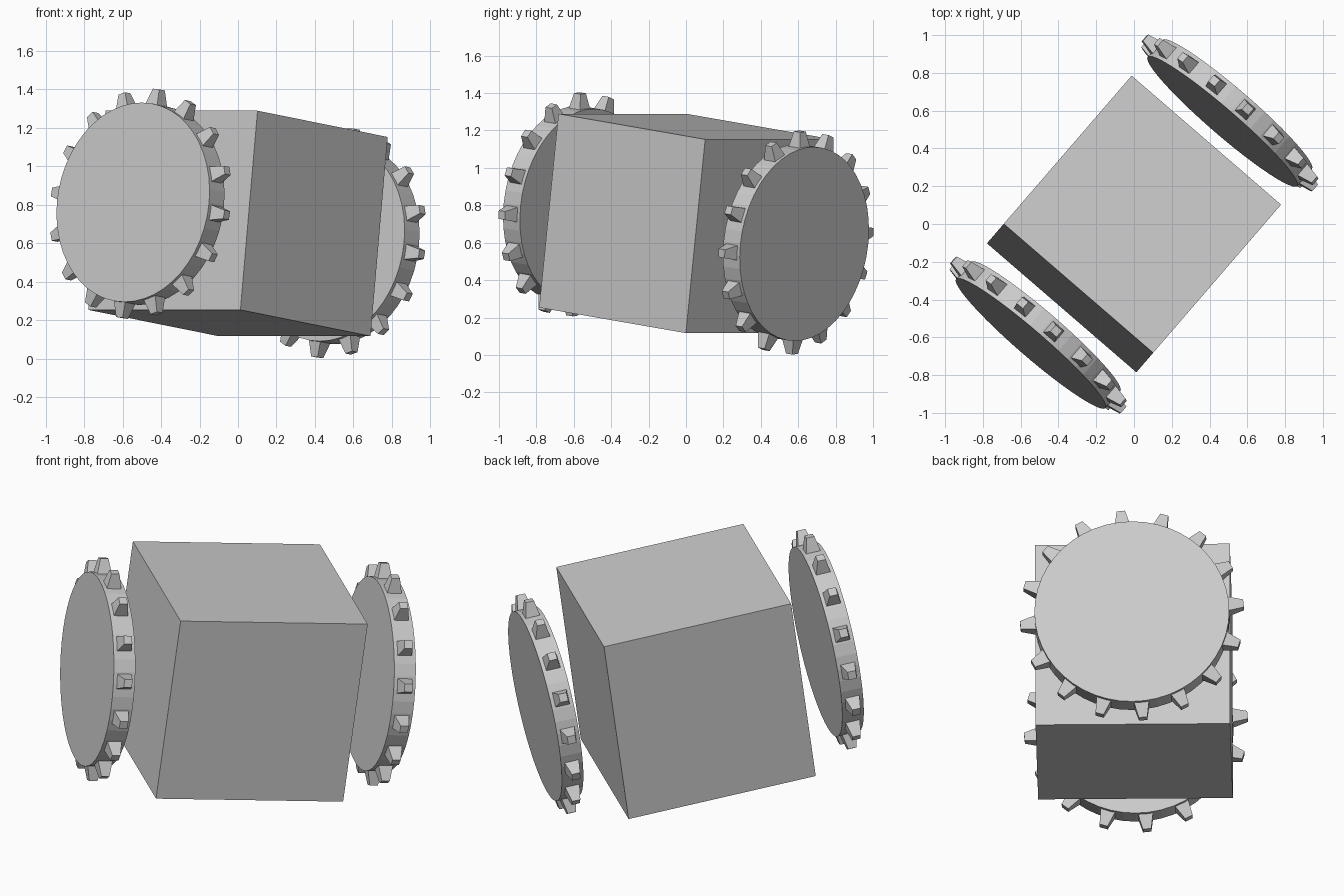
import bpy, bmesh
from math import radians, pi, cos, sin
from mathutils import Matrix, Vector

if "Cube" in bpy.data.objects:
    bpy.data.objects.remove(bpy.data.objects["Cube"])

SIDE = 1.045      # cube edge
RIM = 0.523       # wheel radius
TIP = 0.602       # radius at stud tips
THICK = 0.12      # wheel thickness
OFFSET = 0.783    # wheel centre distance along the axle direction
STUDS = 16

# The whole model is turned and tipped; local y is the axle direction
POSE = (Matrix.Translation((0, 0, 0.703))
        @ Matrix.Rotation(radians(-40.8), 4, 'Z')
        @ Matrix.Rotation(radians(-7.5), 4, 'X'))


def finish(bm, name, local=Matrix()):
    bmesh.ops.recalc_face_normals(bm, faces=bm.faces[:])
    mesh = bpy.data.meshes.new(name)
    bm.to_mesh(mesh)
    bm.free()
    obj = bpy.data.objects.new(name, mesh)
    obj.matrix_world = POSE @ local
    bpy.context.collection.objects.link(obj)
    return obj


def add_stud(bm, angle):
    # Truncated pyramid pointing outward from the rim
    low, high = RIM - 0.012, TIP
    bmesh.ops.create_cone(
        bm, cap_ends=True, segments=4, depth=high - low,
        radius1=0.042 * 2 ** 0.5, radius2=0.0225 * 2 ** 0.5,
        matrix=Matrix.Rotation(-angle, 4, 'Y')
        @ Matrix.Translation(((low + high) / 2, 0, 0))
        @ Matrix.Rotation(pi / 2, 4, 'Y')
        @ Matrix.Rotation(pi / 4, 4, 'Z'))


def wheel(name, y):
    bm = bmesh.new()
    # Flat disc
    bmesh.ops.create_cone(bm, cap_ends=True, segments=48, depth=THICK,
                          radius1=RIM, radius2=RIM,
                          matrix=Matrix.Rotation(pi / 2, 4, 'X'))
    # Ring of studs
    for i in range(STUDS):
        add_stud(bm, radians(-5.6) + i * 2 * pi / STUDS)
    finish(bm, name, Matrix.Translation((0, y, 0)))


# Body cube
bm = bmesh.new()
bmesh.ops.create_cube(bm, size=SIDE)
finish(bm, "body")

# Studded wheels either side
wheel("front_wheel", -OFFSET)
wheel("back_wheel", OFFSET)
